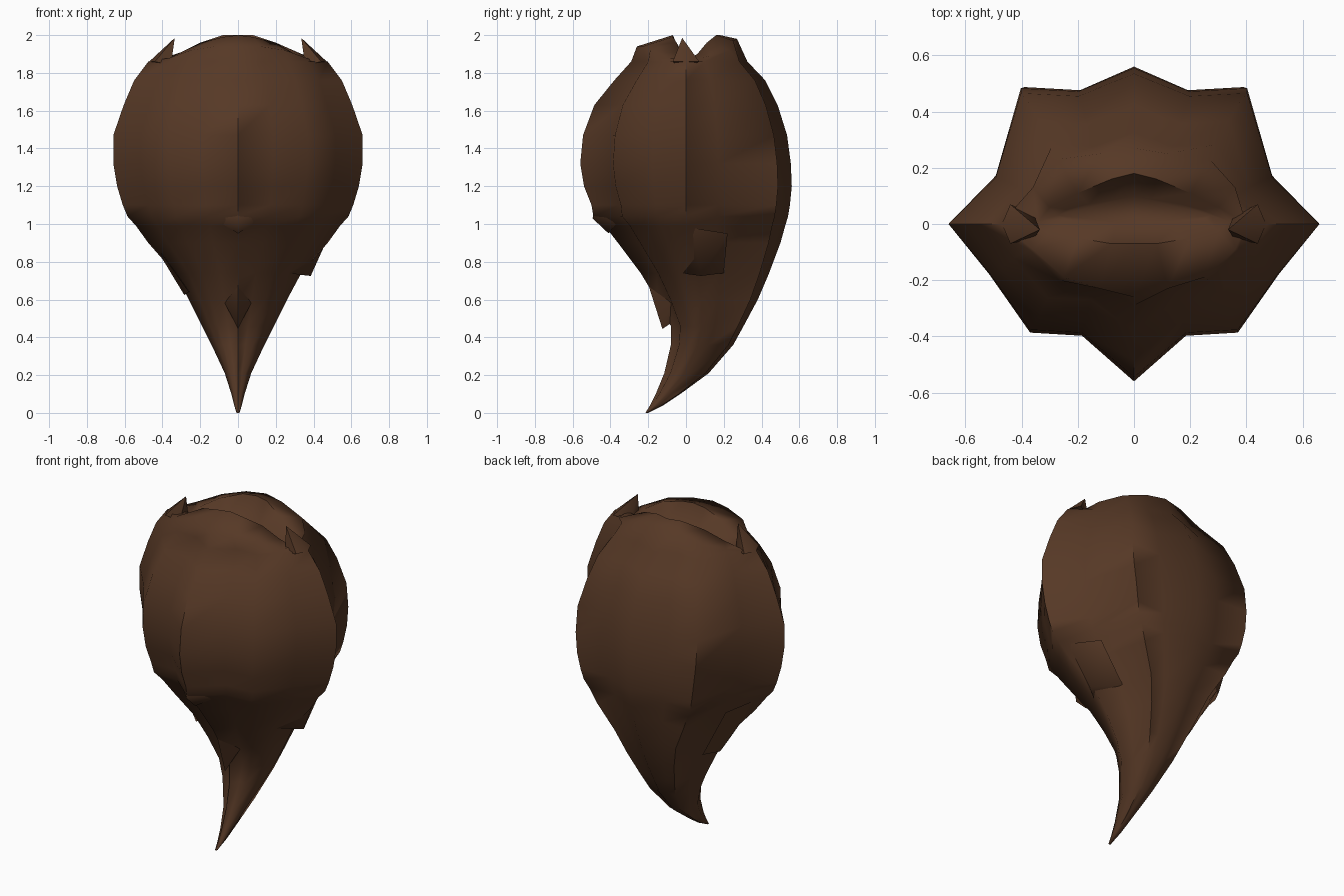
import bpy, bmesh

if "Cube" in bpy.data.objects:
    bpy.data.objects.remove(bpy.data.objects["Cube"])

brown = bpy.data.materials.new("dark brown husk")
brown.diffuse_color = (0.093, 0.04, 0.019, 1)
brown.use_nodes = True
brown.node_tree.nodes["Principled BSDF"].inputs["Base Color"].default_value = brown.diffuse_color


def finish(name, bm, angle=1.3):
    bmesh.ops.recalc_face_normals(bm, faces=bm.faces)
    me = bpy.data.meshes.new(name)
    bm.to_mesh(me)
    bm.free()
    me.materials.append(brown)
    ob = bpy.data.objects.new(name, me)
    bpy.context.collection.objects.link(ob)
    bpy.ops.object.select_all(action='DESELECT')
    ob.select_set(True)
    bpy.context.view_layer.objects.active = ob
    bpy.ops.object.shade_smooth_by_angle(angle=angle)
    return ob


def mirror_ring(half):
    """Nine points from front round the right to the back, closed by mirroring."""
    return half + [(-x, y, z) for x, y, z in half[-2:0:-1]]


# Lobed cross-section: four keeled petals with raised overlapping edges
SECTION = [(0, -1), (.28, -.71), (.56, -.69), (.78, -.32), (1, 0),
           (.745, .31), (.61, .87), (.30, .85), (0, 1)]

# Height, half width, front y, centre y, back y
PROFILE = [
    (.00, .008, -.215, -.208, -.20), (.04, .02, -.19, -.16, -.12),
    (.10, .035, -.16, -.10, -.03), (.21, .07, -.115, -.01, .12),
    (.36, .14, -.08, .06, .25), (.46, .19, -.08, .08, .305),
    (.60, .26, -.155, .08, .38), (.74, .335, -.24, .06, .44),
    (.90, .475, -.36, .02, .50), (.99, .54, -.43, .0, .525),
    (1.04, .585, -.49, .0, .54), (1.10, .61, -.50, .0, .55),
    (1.20, .64, -.54, .0, .56), (1.32, .66, -.56, .0, .555),
    (1.47, .66, -.545, .0, .535), (1.63, .605, -.485, .0, .485),
    (1.76, .55, -.38, .0, .42), (1.86, .475, -.29, .0, .325)]

rings = []
for z, w, f, c, b in PROFILE:
    rings.append(mirror_ring([(sx * w, c + (sy * (c - f) if sy < 0 else sy * (b - c)), z)
                              for sx, sy in SECTION]))

# Petal tips curling inward over the opening, then the sunken pit
rings.append(mirror_ring([(0, -.26, 1.94), (.12, -.23, 1.94), (.25, -.19, 1.92),
                          (.36, -.09, 1.88), (.40, 0, 1.865), (.36, .13, 1.89),
                          (.27, .23, 1.92), (.12, .25, 1.97), (0, .27, 1.98)]))
lip = [(0, -.07, 2.0), (.08, -.07, 1.99), (.2, -.05, 1.96), (.30, -.03, 1.90),
       (.34, .01, 1.86), (.30, .06, 1.9), (.2, .11, 1.96), (.08, .16, 2), (0, .18, 2)]
rings.append(mirror_ring(lip))
rings.append(mirror_ring([(x * .8, .045 + (y - .045) * .4, 1.85) for x, y, z in lip]))

bm = bmesh.new()
loops = [[bm.verts.new(p) for p in ring] for ring in rings]
for lo, hi in zip(loops, loops[1:]):
    for i in range(16):
        j = (i + 1) % 16
        bm.faces.new((lo[i], lo[j], hi[j], hi[i]))
bm.faces.new(loops[0][::-1])
bm.faces.new(loops[-1])
finish("pod_body", bm)


def spike(name, base, apex):
    """Small pyramid growing out of the husk."""
    bm = bmesh.new()
    vs = [bm.verts.new(p) for p in base]
    tip = bm.verts.new(apex)
    bm.faces.new(vs)
    for i in range(len(vs)):
        bm.faces.new((vs[i], vs[(i + 1) % len(vs)], tip))
    return finish(name, bm)


# Side petal tips hooking up beside the opening, and loose lower flaps
for s, side in ((1, "right"), (-1, "left")):
    spike("petal_tip_" + side,
          [(s * .44, -.07, 1.86), (s * .47, 0, 1.86), (s * .44, .07, 1.86), (s * .355, .03, 1.84), (s * .355, -.05, 1.84)],
          (s * .335, -.02, 1.985))
    drop = 0 if s > 0 else .1
    spike("petal_flap_" + side,
          [(s * .50, .03, .98), (s * .42, .22, .95), (s * .25, .2, .74 - drop), (s * .26, -.03, .74 - drop)],
          (s * (.385 - drop), .08, .725 - drop))

# Front petal ends in a loose point over the tail, with a small fold above it
spike("front_petal_point", [(-.1, -.06, .64), (0, -.20, .68), (.1, -.06, .64), (0, -.04, .5)],
      (0, -.125, .445))
spike("front_petal_fold", [(-.15, -.34, 1.04), (0, -.41, .95), (.15, -.34, 1.04), (0, -.47, 1.12)],
      (0, -.495, 1.03))
